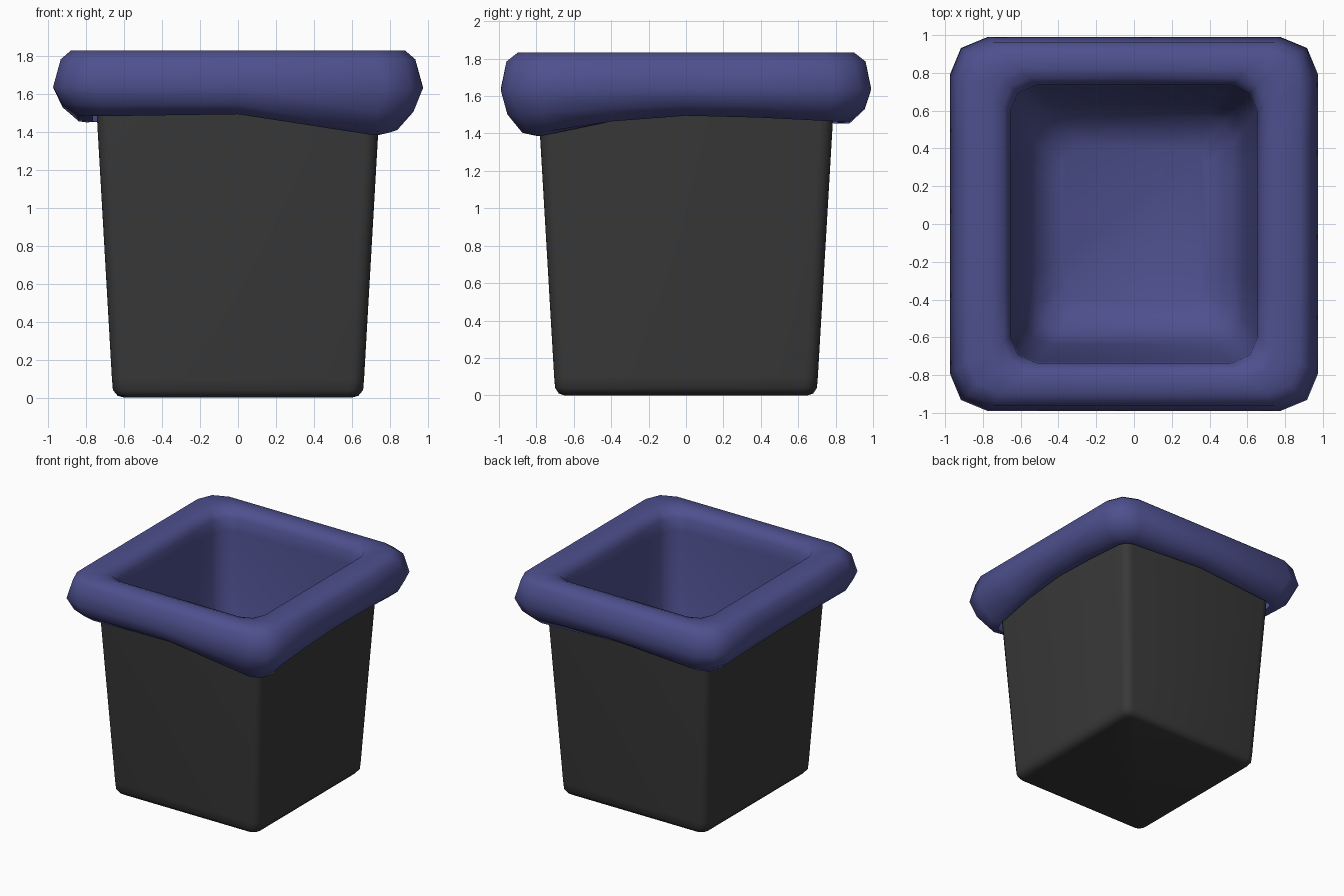
import bpy, bmesh, math

if "Cube" in bpy.data.objects:
    bpy.data.objects.remove(bpy.data.objects["Cube"])


def rounded_rect(hx, hy, r, steps, xs, ys):
    """Counter-clockwise outline: arc corners plus extra points along the sides."""
    pts = []
    corners = [(1, 1, 0), (-1, 1, 90), (-1, -1, 180), (1, -1, 270)]
    sides = [[(-f * hx, hy) for f in xs], [(-hx, -f * hy) for f in ys],
             [(f * hx, -hy) for f in xs], [(hx, f * hy) for f in ys]]
    for (sx, sy, start), side in zip(corners, sides):
        for i in range(steps + 1):
            a = math.radians(start + 90 * i / steps)
            pts.append((sx * (hx - r) + r * math.cos(a), sy * (hy - r) + r * math.sin(a)))
        pts += side
    return pts


def loft(name, levels, steps, xs, ys, height, cap_last, color=None):
    """Skin stacked rounded rectangles; the first is capped, the last optionally."""
    bm = bmesh.new()
    rings = []
    for level in levels:
        hx, hy, r = level[:3]
        rings.append([bm.verts.new((x, y, height(x / hx, y / hy, level)))
                      for x, y in rounded_rect(hx, hy, r, steps, xs, ys)])
    for a, b in zip(rings, rings[1:]):
        n = len(a)
        for i in range(n):
            j = (i + 1) % n
            bm.faces.new((a[i], a[j], b[j], b[i]))
    bm.faces.new(rings[0][::-1])
    if cap_last:
        bm.faces.new(rings[-1])
    bmesh.ops.recalc_face_normals(bm, faces=bm.faces)
    mesh = bpy.data.meshes.new(name)
    bm.to_mesh(mesh)
    bm.free()
    mesh.shade_smooth()
    obj = bpy.data.objects.new(name, mesh)
    bpy.context.collection.objects.link(obj)
    if color:
        mat = bpy.data.materials.new(name)
        mat.diffuse_color = color
        mat.use_nodes = True
        mat.node_tree.nodes["Principled BSDF"].inputs["Base Color"].default_value = mat.diffuse_color
        mesh.materials.append(mat)
    return obj


# Tapered bin: outside, lip, then inside down to its floor (hx, hy, radius, z)
bin_levels = [
    (0.60, 0.65, 0.05, 0.0), (0.635, 0.68, 0.06, 0.01), (0.66, 0.70, 0.07, 0.04),
    (0.665, 0.705, 0.07, 0.10), (0.758, 0.80, 0.07, 1.72), (0.76, 0.80, 0.07, 1.76),
    (0.71, 0.76, 0.06, 1.76), (0.62, 0.67, 0.05, 0.06),
]
loft("bin_body", bin_levels, 4, [], [], lambda u, v, l: l[3], True,
     (0.04, 0.04, 0.04, 1))

# Liner bag: floor, inner walls, puffy rolled rim, hem (hx, hy, radius, z, sag)
liner_levels = [
    (0.38, 0.42, 0.10, 0.22, 0), (0.52, 0.57, 0.14, 0.30, 0),
    (0.58, 0.64, 0.14, 0.50, 0), (0.65, 0.73, 0.14, 1.66, 0),
    (0.655, 0.735, 0.14, 1.76, 0), (0.69, 0.77, 0.14, 1.815, 0),
    (0.75, 0.82, 0.15, 1.832, 0), (0.88, 0.90, 0.17, 1.832, 0),
    (0.935, 0.96, 0.19, 1.785, 0), (0.975, 0.99, 0.20, 1.64, 0.1),
    (0.925, 0.955, 0.19, 1.55, 0.45), (0.84, 0.875, 0.13, 1.495, 0.8),
    (0.765, 0.81, 0.08, 1.51, 1.0),
]
corner_sag = {(1, -1): 0.135, (-1, -1): 0.015, (1, 1): 0.045, (-1, 1): 0.06}


def liner_height(u, v, level):
    sag = corner_sag[(1 if u > 0 else -1, 1 if v > 0 else -1)]
    return level[3] - level[4] * sag * abs(u) * abs(v) ** 1.6


loft("liner_bag", liner_levels, 2, [0], [-0.45, 0, 0.45], liner_height, False,
     (0.075, 0.08, 0.27, 1))
